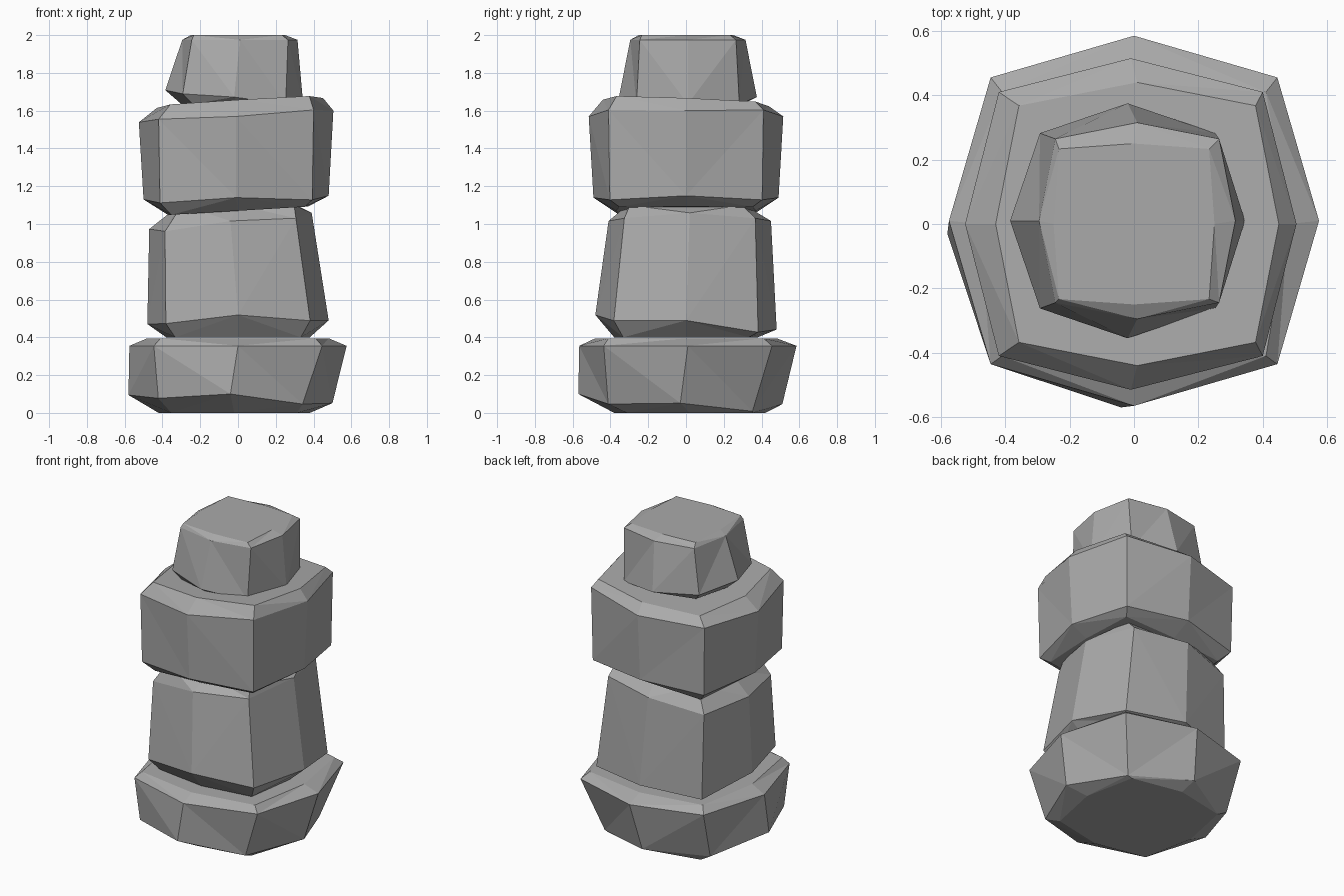
import bpy
import bmesh
from math import cos, sin, pi

if "Cube" in bpy.data.objects:
    bpy.data.objects.remove(bpy.data.objects["Cube"], do_unlink=True)

SIDES = 8

stone = bpy.data.materials.new("stone_grey")
stone.use_nodes = True
stone.diffuse_color = (0.4, 0.4, 0.4, 1)
stone.node_tree.nodes["Principled BSDF"].inputs["Base Color"].default_value = stone.diffuse_color


def add_ring(bm, z, side, corner, shift_x=0, shift_y=0, slope_x=0, slope_y=0, lift=0):
    """Octagon with separate side and corner radii, tilted and shifted."""
    ring = []
    for i in range(SIDES):
        angle = 2 * pi * i / SIDES
        is_corner = i % 2
        radius = corner if is_corner else side
        x = radius * cos(angle) + shift_x
        y = radius * sin(angle) + shift_y
        height = z + slope_x * x + slope_y * y + (0 if is_corner else lift)
        ring.append(bm.verts.new((x, y, height)))
    return ring


def add_rock(name, rings):
    """Loft the rings into a closed, faceted boulder."""
    bm = bmesh.new()
    loops = [add_ring(bm, **ring) for ring in rings]
    for lower, upper in zip(loops, loops[1:]):
        for i in range(SIDES):
            j = (i + 1) % SIDES
            bm.faces.new((lower[i], lower[j], upper[j], upper[i]))
    bm.faces.new(reversed(loops[0]))
    bm.faces.new(loops[-1])
    bmesh.ops.triangulate(bm, faces=bm.faces[:])
    bmesh.ops.recalc_face_normals(bm, faces=bm.faces[:])
    mesh = bpy.data.meshes.new(name)
    bm.to_mesh(mesh)
    bm.free()
    mesh.materials.append(stone)
    rock = bpy.data.objects.new(name, mesh)
    bpy.context.collection.objects.link(rock)
    return rock


# Wide flat stone on the ground
add_rock("base_rock", [
    dict(z=0, side=0.40, corner=0.47, shift_x=-0.02, shift_y=0.02),
    dict(z=0.04, side=0.54, corner=0.54, shift_x=-0.04, shift_y=-0.03,
         slope_x=-0.04, slope_y=-0.05, lift=0.03),
    dict(z=0.355, side=0.575, corner=0.63, shift_y=0.01),
    dict(z=0.395, side=0.48, corner=0.58),
])

# Tall stone tapering upward
add_rock("lower_rock", [
    dict(z=0.40, side=0.38, corner=0.47),
    dict(z=0.45, side=0.48, corner=0.54, slope_x=0.02, slope_y=-0.08, lift=0.03),
    dict(z=1.0, side=0.43, corner=0.49, shift_x=-0.04, shift_y=0.02,
         slope_x=0.1, lift=0.02),
    dict(z=1.1, side=0.31, corner=0.42),
])

# Broad stone with a tilted top
add_rock("upper_rock", [
    dict(z=1.07, side=0.37, corner=0.5, slope_x=0.06),
    dict(z=1.12, side=0.49, corner=0.57, shift_x=-0.01, slope_x=0.02, lift=0.02),
    dict(z=1.58, side=0.515, corner=0.58, shift_x=-0.01, slope_x=0.06, lift=-0.01),
    dict(z=1.64, side=0.44, corner=0.52, shift_x=0.01, slope_x=0.06, slope_y=-0.04),
])

# Small capstone
add_rock("top_rock", [
    dict(z=1.635, side=0.30, corner=0.34),
    dict(z=1.66, side=0.365, corner=0.385, shift_x=-0.02, shift_y=0.01,
         slope_x=-0.1, lift=0.01),
    dict(z=1.975, side=0.305, corner=0.36, shift_x=0.01, shift_y=0.01),
    dict(z=2.0, side=0.25, corner=0.33),
])
